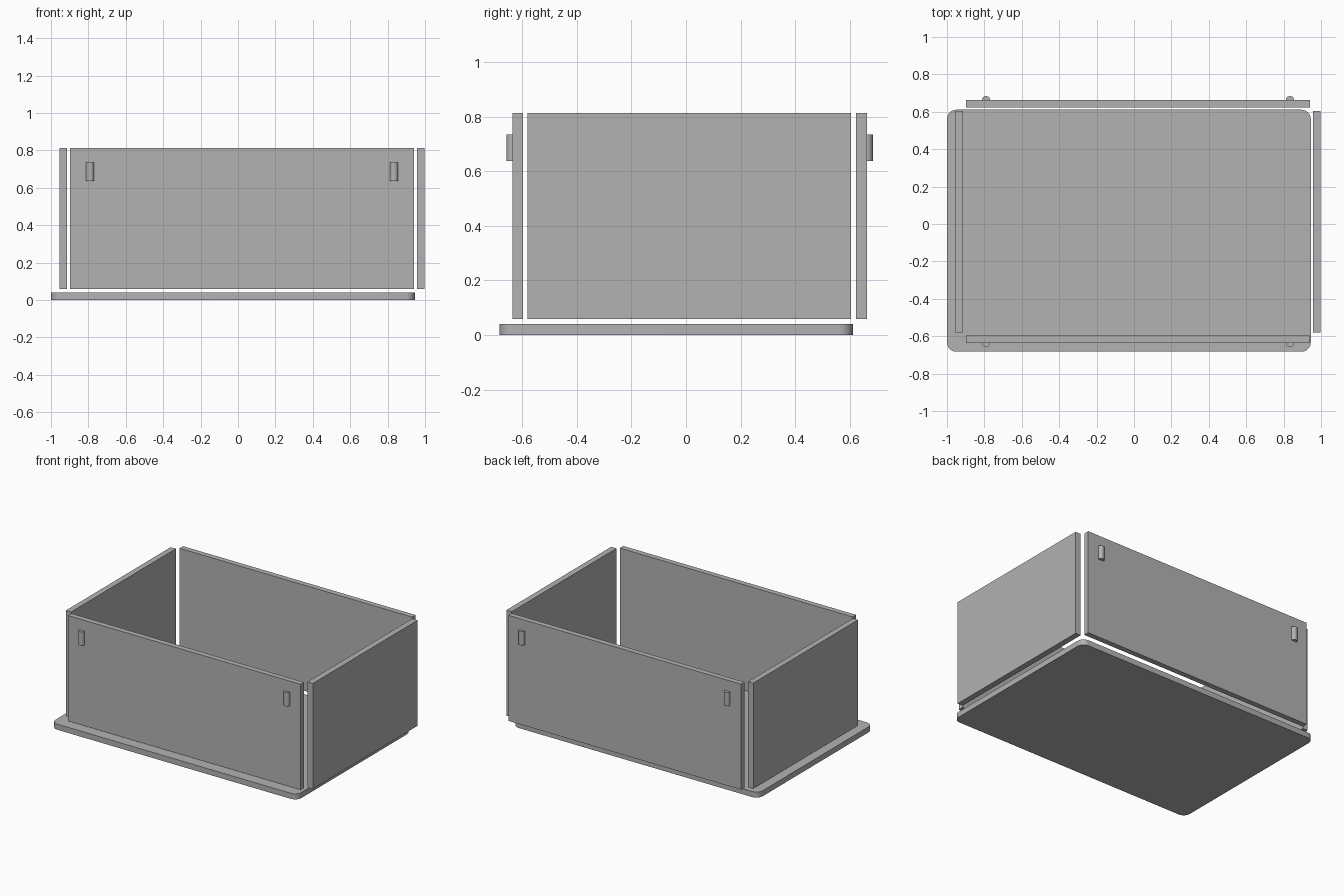
import bpy, bmesh, math

if "Cube" in bpy.data.objects:
    bpy.data.objects.remove(bpy.data.objects["Cube"], do_unlink=True)

grey = bpy.data.materials.new("plain grey")
grey.use_nodes = True
colour = (0.45, 0.45, 0.45, 1)
grey.diffuse_color = colour
grey.node_tree.nodes["Principled BSDF"].inputs["Base Color"].default_value = colour


def prism(name, outline, z0, z1):
    """Extrude a flat outline from z0 up to z1."""
    bm = bmesh.new()
    face = bm.faces.new([bm.verts.new((x, y, z0)) for x, y in outline])
    new = bmesh.ops.extrude_face_region(bm, geom=[face])["geom"]
    top = [v for v in new if isinstance(v, bmesh.types.BMVert)]
    bmesh.ops.translate(bm, vec=(0, 0, z1 - z0), verts=top)
    bmesh.ops.recalc_face_normals(bm, faces=bm.faces)
    mesh = bpy.data.meshes.new(name)
    bm.to_mesh(mesh)
    bm.free()
    mesh.materials.append(grey)
    obj = bpy.data.objects.new(name, mesh)
    bpy.context.collection.objects.link(obj)
    return obj


def arc(cx, cy, r, start, sweep, steps):
    return [(cx + r * math.cos(math.radians(start + sweep * i / steps)),
             cy + r * math.sin(math.radians(start + sweep * i / steps)))
            for i in range(steps + 1)]


def smooth(obj):
    bpy.ops.object.select_all(action="DESELECT")
    obj.select_set(True)
    bpy.context.view_layer.objects.active = obj
    bpy.ops.object.shade_smooth_by_angle(angle=math.radians(35))


def rectangle(x0, x1, y0, y1):
    return [(x0, y0), (x1, y0), (x1, y1), (x0, y1)]


# Base plate with rounded corners
x0, x1, y0, y1, r = -1.0, 0.945, -0.683, 0.611, 0.05
outline = (arc(x1 - r, y1 - r, r, 0, 90, 8) + arc(x0 + r, y1 - r, r, 90, 90, 8)
           + arc(x0 + r, y0 + r, r, 180, 90, 8) + arc(x1 - r, y0 + r, r, 270, 90, 8))
smooth(prism("base_plate", outline, 0, 0.04))

# Four separate wall panels
low, high = 0.058, 0.813
prism("front_wall", rectangle(-0.899, 0.941, -0.636, -0.597), low, high)
prism("back_wall", rectangle(-0.899, 0.941, 0.623, 0.662), low, high)
prism("right_wall", rectangle(-0.955, -0.914, -0.58, 0.604), low, high)
prism("left_wall", rectangle(0.956, 0.998, -0.58, 0.604), low, high)

# Half-round pegs on the outer faces of the long walls
for end, y, start in (("front", -0.636, 180), ("back", 0.662, 0)):
    for side, x in (("right", -0.791), ("left", 0.834)):
        smooth(prism(f"{end}_{side}_peg", arc(x, y, 0.022, start, 180, 16), 0.637, 0.735))
